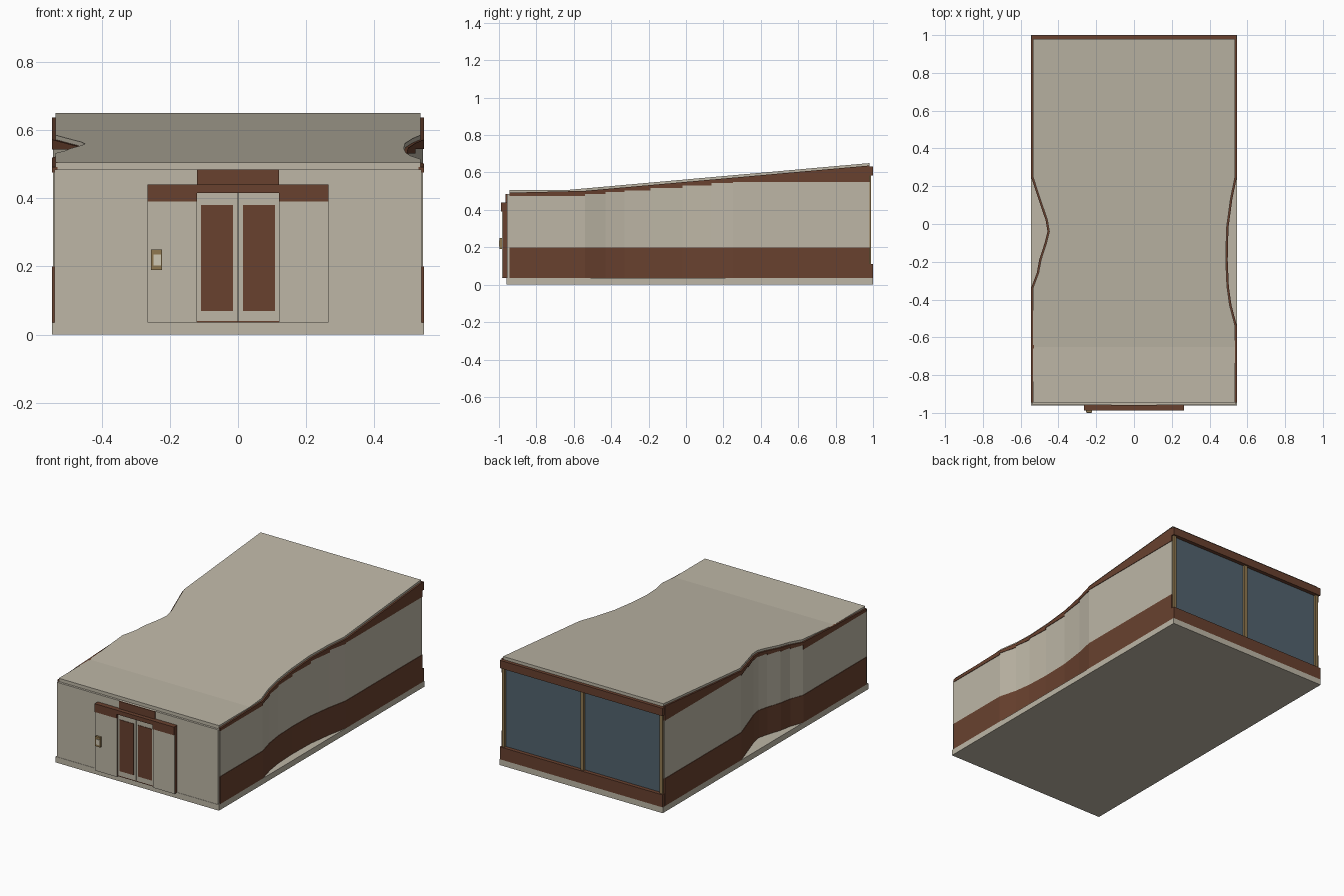
import bpy

cube = bpy.data.objects.get("Cube")
if cube:
    bpy.data.objects.remove(cube, do_unlink=True)


def material(name, rgb):
    m = bpy.data.materials.new(name)
    m.use_nodes = True
    m.diffuse_color = (*rgb, 1)
    m.node_tree.nodes["Principled BSDF"].inputs["Base Color"].default_value = (*rgb, 1)
    return m


CREAM = material("cream plaster", (0.51, 0.47, 0.38))
BROWN = material("rust brown", (0.14, 0.053, 0.028))
GLASS = material("blue grey glass", (0.085, 0.125, 0.155))
GOLD = material("dull gold", (0.28, 0.19, 0.08))
PALE = material("pale screen", (0.62, 0.57, 0.45))

QUADS = [(3, 2, 1, 0), (4, 5, 6, 7), (0, 1, 5, 4), (1, 2, 6, 5), (2, 3, 7, 6), (3, 0, 4, 7)]


def mesh_object(name, verts, faces, mat):
    mesh = bpy.data.meshes.new(name)
    mesh.from_pydata(verts, [], faces)
    mesh.materials.append(mat)
    ob = bpy.data.objects.new(name, mesh)
    bpy.context.collection.objects.link(ob)
    return ob


def box(name, x0, x1, y0, y1, z0, z1, mat):
    corners = [(x0, y0), (x1, y0), (x1, y1), (x0, y1)]
    return mesh_object(name, [(x, y, z) for z in (z0, z1) for x, y in corners], QUADS, mat)


def roof_z(y):
    return 0.505 + max(0, y + 0.65) * 0.145 / 1.63


# Plan lines of the two waisted side walls, as (y, distance from centre)
LEFT = [(-0.945, 0.545), (-0.54, 0.545), (-0.43, 0.516), (-0.33, 0.502), (-0.19, 0.496),
        (-0.02, 0.5), (0.135, 0.521), (0.25, 0.545), (0.98, 0.545)]
RIGHT = [(-0.945, 0.545), (-0.34, 0.545), (-0.26, 0.515), (-0.19, 0.502), (-0.1, 0.473),
         (-0.04, 0.458), (0.02, 0.468), (0.12, 0.502), (0.25, 0.545), (0.98, 0.545)]


def half_width(path, y):
    for (ya, xa), (yb, xb) in zip(path, path[1:]):
        if y <= yb:
            return xa + (xb - xa) * (y - ya) / (yb - ya)
    return path[-1][1]


def wall_band(name, path, side, bottom, top, outset, mat):
    """One upright block per wall segment; bottom and top take (segment start, y)."""
    verts, faces = [], []
    for (ya, xa), (yb, xb) in zip(path, path[1:]):
        n = len(verts)
        ring = [(xa - 0.015, ya), (xa + outset, ya), (xb + outset, yb), (xb - 0.015, yb)]
        for level in (bottom, top):
            verts += [(side * x, y, level(ya, y)) for x, y in ring]
        faces += [tuple(n + i for i in (q if side > 0 else q[::-1])) for q in QUADS]
    mesh_object(name, verts, faces, mat)


def step(start, y):
    return min(0.55, roof_z(start) - 0.03)


# Side walls with a brown plinth, cream middle and brown stepped fascia
for label, path, side in (("left", LEFT, 1), ("right", RIGHT, -1)):
    wall_band(label + "_wall_plinth", path, side, lambda s, y: 0.035, lambda s, y: 0.2, 0, BROWN)
    wall_band(label + "_wall_panel", path, side, lambda s, y: 0.2, step, -0.003, CREAM)
    wall_band(label + "_wall_fascia", path, side, step, lambda s, y: roof_z(y) - 0.013, 0, BROWN)

# Roof slab, set in from the walls and bent where the slope begins
stations = sorted({y for y, x in LEFT + RIGHT} | {-0.65})
verts, faces = [], []
for y in stations:
    xl, xr = half_width(LEFT, y) - 0.01, half_width(RIGHT, y) - 0.01
    z = roof_z(y)
    verts += [(-xr, y, z - 0.02), (xl, y, z - 0.02), (xl, y, z), (-xr, y, z)]
for k in range(len(stations) - 1):
    a = 4 * k
    for i in range(4):
        j = (i + 1) % 4
        faces.append((a + i, a + 4 + i, a + 4 + j, a + j))
last = 4 * (len(stations) - 1)
faces += [(0, 1, 2, 3), (last + 3, last + 2, last + 1, last)]
mesh_object("roof", verts, faces, CREAM)

# Base and front wall
box("base_slab", -0.545, 0.545, -0.96, 1, 0, 0.035, CREAM)
box("front_wall", -0.538, 0.538, -0.958, -0.94, 0.035, 0.485, CREAM)

# Entrance
box("header_centre", -0.265, 0.265, -0.988, -0.955, 0.415, 0.44, BROWN)
box("header_upper", -0.12, 0.12, -0.964, -0.955, 0.44, 0.485, BROWN)
box("door_threshold", -0.12, 0.12, -0.972, -0.955, 0.035, 0.04, BROWN)
for label, s in (("left", 1), ("right", -1)):
    def side_box(name, a, b, *rest):
        box(label + "_" + name, min(s * a, s * b), max(s * a, s * b), *rest)
    side_box("header_end", 0.12, 0.265, -0.988, -0.955, 0.39, 0.415, BROWN)
    side_box("entrance_backing", 0.12, 0.265, -0.978, -0.955, 0.035, 0.39, BROWN)
    side_box("entrance_panel", 0.12, 0.265, -0.984, -0.978, 0.035, 0.39, CREAM)
    side_box("door_leaf", 0.002, 0.12, -0.972, -0.955, 0.04, 0.415, CREAM)
    side_box("door_inset", 0.015, 0.108, -0.975, -0.971, 0.07, 0.38, BROWN)
    side_box("window_post", 0.517, 0.535, 0.965, 0.99, 0.11, 0.585, GOLD)

# Entry keypad
box("keypad", -0.255, -0.223, -0.997, -0.984, 0.19, 0.25, GOLD)
box("keypad_screen", -0.248, -0.226, -1, -0.996, 0.203, 0.235, PALE)

# Glazed back
box("back_window", -0.53, 0.53, 0.96, 0.977, 0.1, 0.6, GLASS)
box("back_centre_post", -0.01, 0.01, 0.965, 0.99, 0.11, 0.585, GOLD)
box("back_sill", -0.543, 0.543, 0.965, 1, 0.035, 0.11, BROWN)
box("back_lintel", -0.543, 0.543, 0.965, 1, 0.585, 0.632, BROWN)
